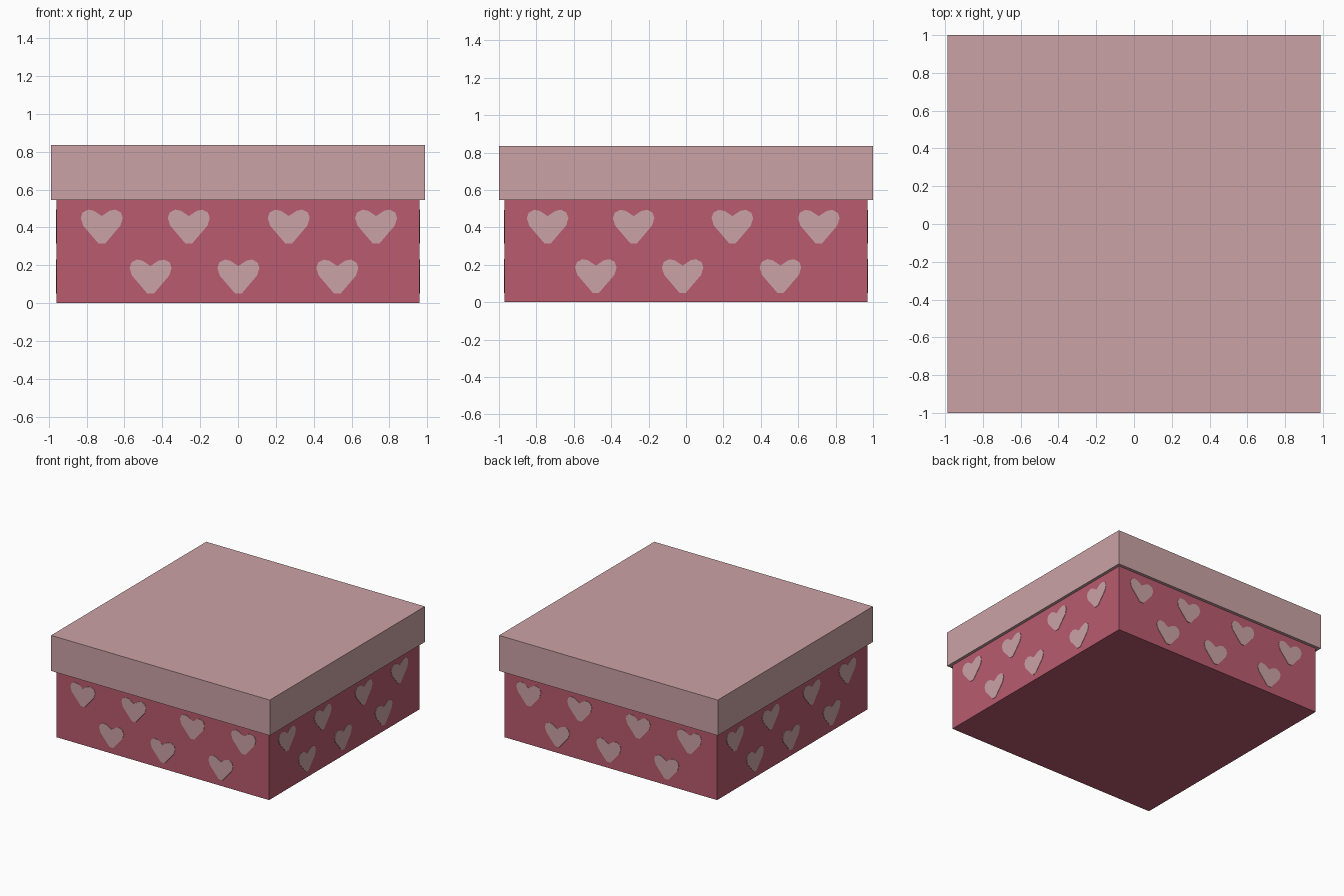
import bpy, bmesh
from mathutils import Matrix
from math import pi

if "Cube" in bpy.data.objects:
    bpy.data.objects.remove(bpy.data.objects["Cube"])


def material(name, rgb):
    m = bpy.data.materials.new(name)
    m.diffuse_color = (*rgb, 1)
    m.use_nodes = True
    m.node_tree.nodes["Principled BSDF"].inputs["Base Color"].default_value = m.diffuse_color
    return m


pale_pink = material("pale pink", (0.60, 0.365, 0.38))
rose = material("rose", (0.485, 0.105, 0.157))


def add_object(name, bm, mat):
    bmesh.ops.recalc_face_normals(bm, faces=bm.faces)
    mesh = bpy.data.meshes.new(name)
    bm.to_mesh(mesh)
    bm.free()
    mesh.materials.append(mat)
    obj = bpy.data.objects.new(name, mesh)
    bpy.context.collection.objects.link(obj)
    return obj


def tray(name, hx, hy, z_closed, z_open, wall, mat):
    """Hollow box: closed at z_closed, open at z_open, with walls of given thickness."""
    bm = bmesh.new()
    t = wall if z_open > z_closed else -wall
    rings = []
    for inset, z in ((0, z_closed), (0, z_open), (wall, z_open), (wall, z_closed + t)):
        x, y = hx - inset, hy - inset
        rings.append([bm.verts.new((sx * x, sy * y, z))
                      for sx, sy in ((-1, -1), (1, -1), (1, 1), (-1, 1))])
    for a, b in zip(rings, rings[1:]):
        for i in range(4):
            j = (i + 1) % 4
            bm.faces.new((a[i], a[j], b[j], b[i]))
    bm.faces.new(rings[0])
    bm.faces.new(rings[-1])
    return add_object(name, bm, mat)


BX, BY = 0.96, 0.97
tray("box_body", BX, BY, 0.0, 0.81, 0.025, rose)
tray("box_lid", 0.987, 1.0, 0.835, 0.545, 0.024, pale_pink)

# Right half of a heart outline, from the notch down to the tip
HALF = [(0.042, 0.086), (0.072, 0.092), (0.101, 0.077), (0.111, 0.048),
        (0.099, 0.008), (0.017, -0.088)]
OUTLINE = [(0, 0.058)] + HALF + [(-x, z) for x, z in reversed(HALF)]


def hearts(name, angle, dist, shift):
    """Two staggered rows of thin heart plates on one wall."""
    bm = bmesh.new()
    spots = [(u, 0.402) for u in (-0.74, -0.28, 0.248, 0.71)]
    spots += [(u, 0.138) for u in (-0.482, -0.018, 0.505)]
    for u, z in spots:
        front = bm.faces.new([bm.verts.new((u + shift + x, -dist + 0.001, z + dz))
                              for x, dz in OUTLINE])
        ext = bmesh.ops.extrude_face_region(bm, geom=[front], use_keep_orig=True)
        moved = [v for v in ext["geom"] if isinstance(v, bmesh.types.BMVert)]
        bmesh.ops.translate(bm, verts=moved, vec=(0, -0.004, 0))
    bmesh.ops.rotate(bm, verts=bm.verts, cent=(0, 0, 0),
                     matrix=Matrix.Rotation(angle, 3, "Z"))
    add_object(name, bm, pale_pink)


hearts("front_hearts", 0, BY, 0.02)
hearts("right_hearts", pi / 2, BX, 0)
hearts("back_hearts", pi, BY, 0)
hearts("left_hearts", -pi / 2, BX, 0)
